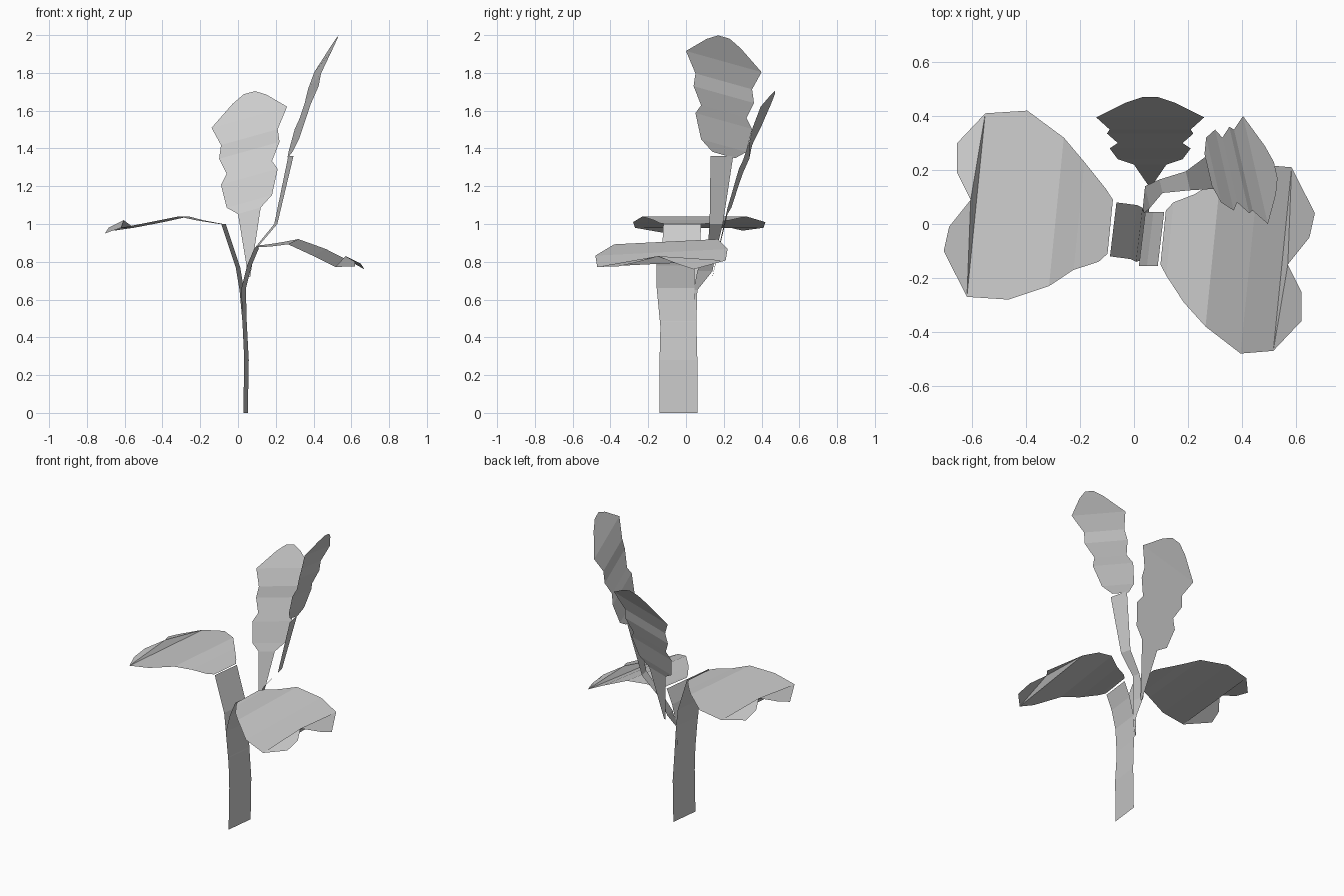
import bpy
import bmesh

default_cube = bpy.data.objects.get("Cube")
if default_cube:
    bpy.data.objects.remove(default_cube, do_unlink=True)

# Single flat colour for the whole plant
grey = (.6, .6, .6, 1)
plant_grey = bpy.data.materials.new("plant_grey")
plant_grey.use_nodes = True
plant_grey.diffuse_color = grey
shader = plant_grey.node_tree.nodes["Principled BSDF"]
shader.inputs["Base Color"].default_value = grey
shader.inputs["Roughness"].default_value = .9


def add_strip(bm, rows):
    """Join consecutive pairs of points into a folded strip of quads."""
    pairs = [[bm.verts.new(point) for point in row] for row in rows]
    for (left, right), (next_left, next_right) in zip(pairs, pairs[1:]):
        bm.faces.new((left, right, next_right, next_left))
    return pairs


def finish(bm, name):
    """Turn the sheet into a flat shaded object."""
    bmesh.ops.recalc_face_normals(bm, faces=bm.faces[:])
    mesh = bpy.data.meshes.new(name)
    bm.to_mesh(mesh)
    bm.free()
    mesh.materials.append(plant_grey)
    part = bpy.data.objects.new(name, mesh)
    bpy.context.collection.objects.link(part)


def ribbon(name, path, skew):
    """Flat stem through rows of (x, z, middle y, half width)."""
    bm = bmesh.new()
    add_strip(bm, [
        [(x + skew * offset, middle + offset, z) for offset in (-half, half)]
        for x, z, middle, half in path])
    finish(bm, name)


# Pleats of an upright leaf: distance along it, half width, backward lean
pleats = [
    (0, .005, .14), (.35, .06, .22), (.4, .12, .24), (.53, .15, .28),
    (.58, .12, .3), (.67, .16, .335), (.74, .15, .35), (.845, .2, .395),
    (.94, .09, .45), (.975, .03, .47)]


def upright_leaf(name, rows, place):
    """Scalloped blade whose pleats slope up towards one side."""
    bm = bmesh.new()
    pleat_slope = .28
    add_strip(bm, [
        [place(across, along + pleat_slope * across, lean)
         for across in (-half, half)]
        for along, half, lean in rows])
    finish(bm, name)


def place_back_leaf(across, up, lean):
    return (.06 + across, lean, .72 + up)


def place_tall_leaf(across, up, lean):
    return (lean + .055 + .23 * across, .2 - across, 1.015 + up)


# Side edges of a broad leaf at each station, from stem to last fold
broad_edges = [(-.18, .02), (-.21, .06), (-.24, .16),
               (-.3, .25), (-.35, .35), (-.34, .34)]
# Ragged end: distance past the last fold, sideways position, lift
ragged_end = [(.12, -.17, -.03), (.1, -.08, 0), (.02, .02, .04),
              (.07, .12, .01), (.07, .23, -.015)]


def broad_leaf(name, side, centre, stations, tilt):
    """Drooping leaf with stations of (distance from the stem, height)."""
    bm = bmesh.new()
    fold_skew = .1

    def place(distance, sideways, height):
        offset = -side * sideways
        return (side * distance + fold_skew * offset,
                centre + offset, height + tilt * offset)

    pairs = add_strip(bm, [
        [place(distance, sideways, height) for sideways in edges]
        for (distance, height), edges in zip(stations, broad_edges)])

    # Two ragged lobes meeting at a raised notch
    near, far = pairs[-1]
    last_distance, last_height = stations[-1]
    tip, tip_side, notch, ear_side, ear = [
        bm.verts.new((side * (last_distance + out),
                      centre - side * sideways, last_height + lift))
        for out, sideways, lift in ragged_end]
    bm.faces.new((near, tip, tip_side, notch))
    bm.faces.new((near, notch, far))
    bm.faces.new((notch, ear_side, ear, far))
    finish(bm, name)


# Flat stem, its side branch and the stalk of the tall leaf
ribbon("main_stem", [
    (.04, 0, -.04, .1), (.045, .28, -.04, .1), (.035, .48, -.04, .095),
    (.02, .65, -.04, .1), (0, .77, -.03, .1), (-.077, 1, -.02, .1)], .12)
ribbon("side_branch", [
    (.035, .45, -.04, .095), (.03, .66, -.055, .1),
    (.06, .78, -.055, .1), (.1, .875, -.055, .1)], .12)
ribbon("tall_leaf_stalk", [
    (.03, .52, .05, .002), (.035, .65, .05, .01), (.05, .75, .1, .04),
    (.1, .88, .14, .025), (.2, 1, .16, .035), (.28, 1.36, .19, .06)], -.23)

# Upright leaves
upright_leaf("back_upright_leaf", pleats, place_back_leaf)
upright_leaf("tall_upright_leaf", pleats[1:], place_tall_leaf)

# Broad drooping leaves
broad_leaf("right_leaf", -1, .07, [
    (.08, 1), (.11, 1.005), (.2, 1.02),
    (.285, 1.04), (.43, 1.01), (.585, .98)], 0)
broad_leaf("left_leaf", 1, -.13, [
    (.1, .88), (.125, .88), (.2, .89),
    (.29, .905), (.43, .85), (.55, .79)], .05)
